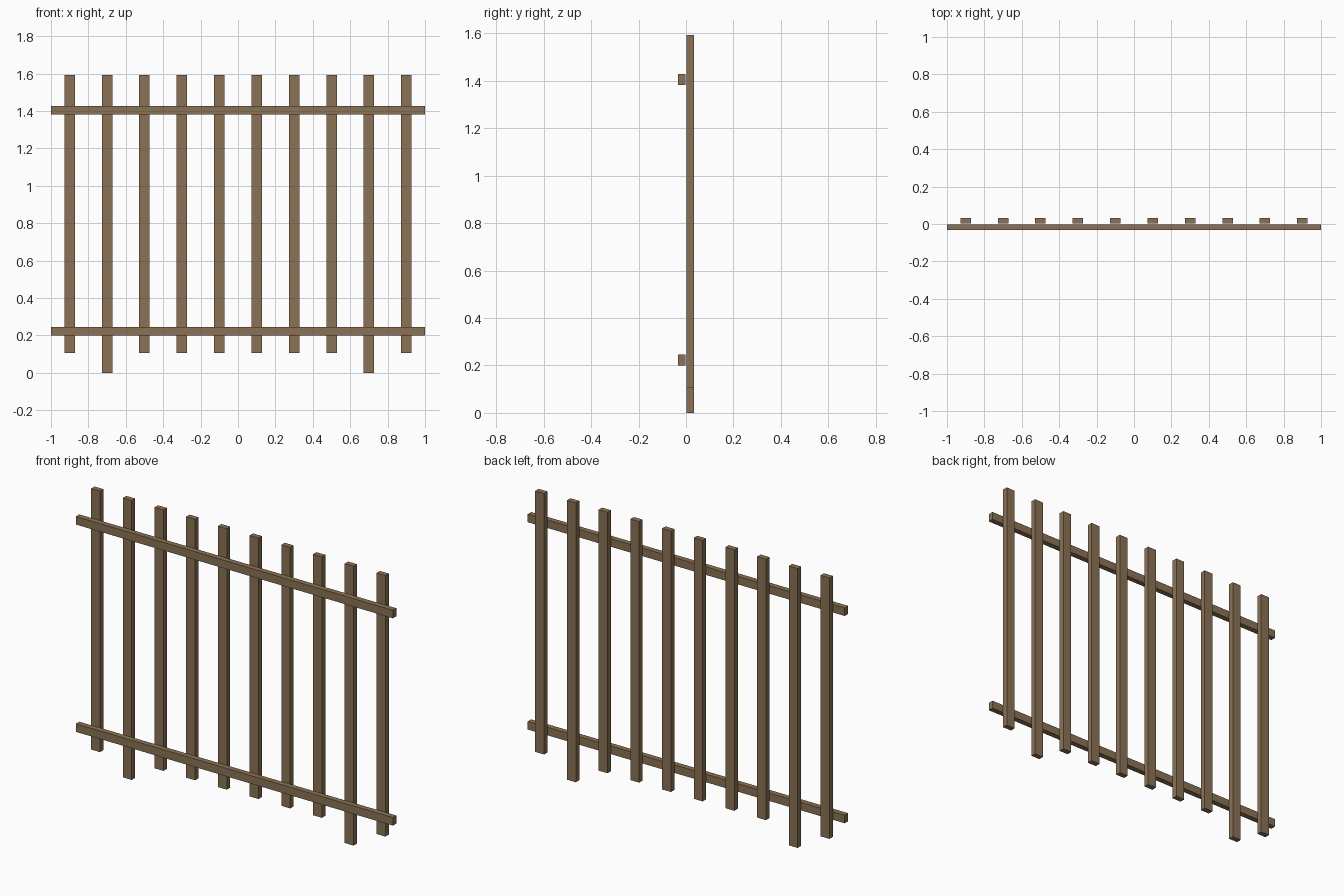
import bpy
import bmesh

if "Cube" in bpy.data.objects:
    bpy.data.objects.remove(bpy.data.objects["Cube"])

wood = bpy.data.materials.new("brown_wood")
wood.diffuse_color = (0.258, 0.171, 0.091, 1)
wood.use_nodes = True
wood.node_tree.nodes["Principled BSDF"].inputs["Base Color"].default_value = wood.diffuse_color


def box(name, x, y, z):
    """Box spanning the given (min, max) ranges."""
    bm = bmesh.new()
    bmesh.ops.create_cube(bm, size=1)
    for v in bm.verts:
        v.co = [lo + (c + 0.5) * (hi - lo) for c, (lo, hi) in zip(v.co, (x, y, z))]
    mesh = bpy.data.meshes.new(name)
    bm.to_mesh(mesh)
    bm.free()
    mesh.materials.append(wood)
    obj = bpy.data.objects.new(name, mesh)
    bpy.context.collection.objects.link(obj)
    return obj


# Upright pickets behind the rails; second from each end reaches the ground as a post
for i in range(10):
    cx = -0.9 + 0.2 * i
    is_post = i in (1, 8)
    box(f"post_{i}" if is_post else f"picket_{i}",
        (cx - 0.028, cx + 0.028), (0.002, 0.033),
        (0.0 if is_post else 0.105, 1.593))

# Horizontal rails along the front
for name, z in (("lower_rail", 0.223), ("upper_rail", 1.405)):
    box(name, (-1, 1), (-0.033, -0.002), (z - 0.023, z + 0.023))
